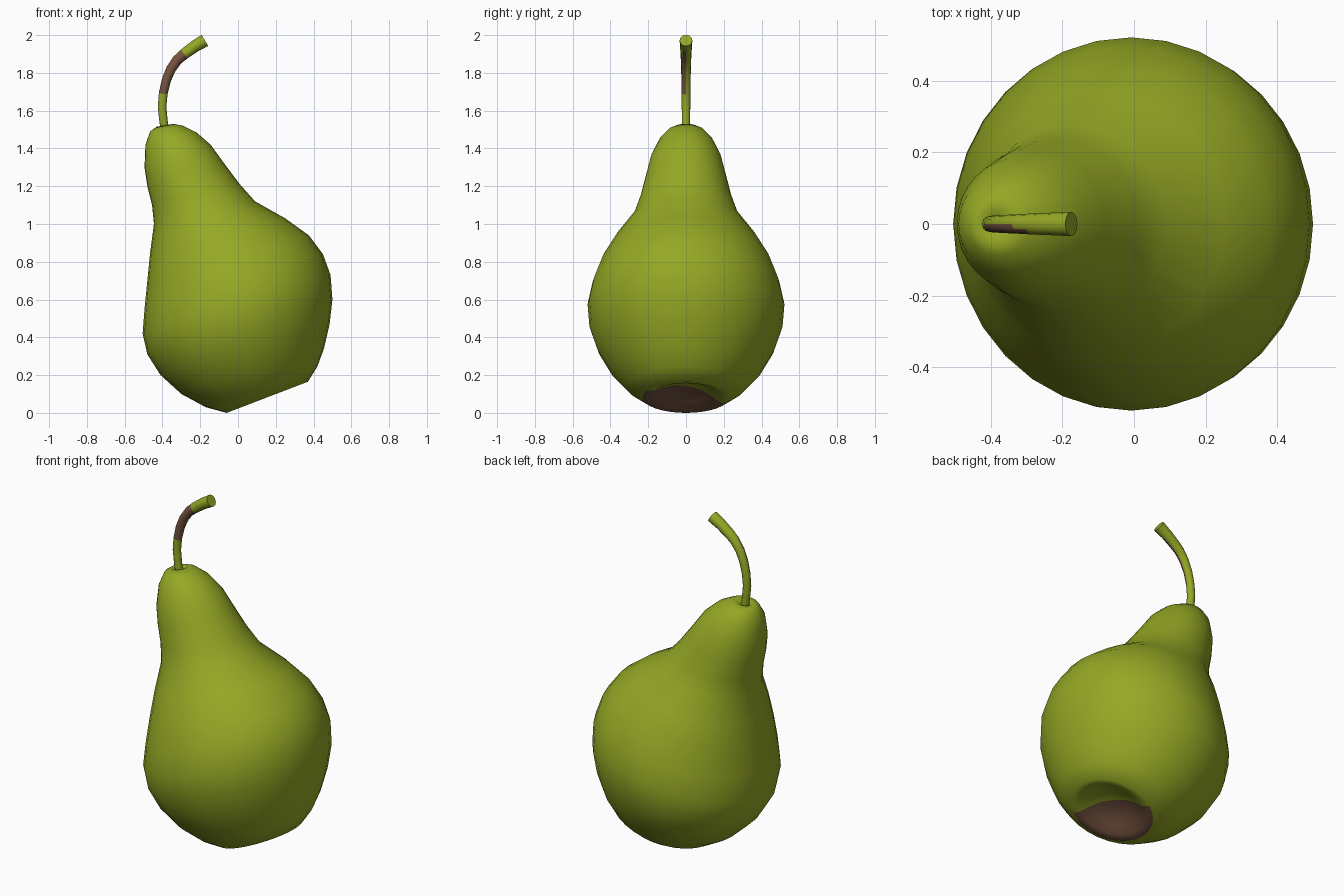
import bpy, bmesh, math
from mathutils import Vector

cube = bpy.data.objects.get("Cube")
if cube:
    bpy.data.objects.remove(cube, do_unlink=True)


def make_material(name, rgb):
    mat = bpy.data.materials.new(name)
    mat.use_nodes = True
    mat.diffuse_color = (*rgb, 1)
    bsdf = mat.node_tree.nodes["Principled BSDF"]
    bsdf.inputs["Base Color"].default_value = (*rgb, 1)
    bsdf.inputs["Roughness"].default_value = 0.6
    return mat


green = make_material("pear_green", (0.30, 0.39, 0.018))
brown = make_material("woody_brown", (0.18, 0.088, 0.052))


def across(centre, direction, radius):
    """Left and right ends of a ring, in the xz plane."""
    c, d = Vector(centre), Vector(direction).normalized() * radius
    return (c - d, c + d)


def loft(pairs, sides):
    """Skin circular rings, each given by its left and right ends in xz."""
    bm = bmesh.new()
    rings = []
    for left, right in pairs:
        left, right = Vector(left), Vector(right)
        mid, half = (left + right) / 2, (right - left) / 2
        ring = []
        for i in range(sides):
            a = math.tau * i / sides
            p = mid + half * math.cos(a)
            ring.append(bm.verts.new((p.x, half.length * math.sin(a), p.y)))
        rings.append(ring)
    bands = []
    for low, high in zip(rings, rings[1:]):
        bands.append([bm.faces.new((low[i], low[(i + 1) % sides],
                                    high[(i + 1) % sides], high[i]))
                      for i in range(sides)])
    bands.insert(0, [bm.faces.new(rings[0][::-1])])
    bands.append([bm.faces.new(rings[-1])])
    bmesh.ops.recalc_face_normals(bm, faces=bm.faces[:])
    return bm, bands


def finish(name, bm, angle):
    mesh = bpy.data.meshes.new(name)
    bm.to_mesh(mesh)
    bm.free()
    for mat in (green, brown):
        mesh.materials.append(mat)
    mesh.shade_smooth()
    mesh.set_sharp_from_angle(angle=math.radians(angle))
    obj = bpy.data.objects.new(name, mesh)
    bpy.context.collection.objects.link(obj)
    return obj


# Fruit: blossom hollow underneath, then leaning rings up to the stem hollow
chord = Vector((0.93, 0.36))
inward = Vector((-0.36, 0.93))
hollow_centre = Vector((0.16, 0.083))
hollow = [across(hollow_centre + inward * depth, chord, radius)
          for radius, depth in ((0.03, 0.055), (0.08, 0.05), (0.14, 0.03), (0.19, 0.006))]
skin = [
    ((-0.06, 0.0), (0.37, 0.165)),
    ((-0.17, 0.03), (0.42, 0.245)),
    ((-0.30, 0.10), (0.455, 0.34)),
    ((-0.41, 0.20), (0.485, 0.47)),
    ((-0.48, 0.31), (0.50, 0.60)),
    ((-0.505, 0.42), (0.49, 0.73)),
    ((-0.495, 0.55), (0.45, 0.84)),
    ((-0.48, 0.70), (0.375, 0.94)),
    ((-0.465, 0.85), (0.25, 1.03)),
    ((-0.445, 1.0), (0.09, 1.12)),
    ((-0.455, 1.1), (0.01, 1.21)),
    ((-0.48, 1.2), (-0.08, 1.33)),
    ((-0.495, 1.3), (-0.145, 1.42)),
    ((-0.49, 1.42), (-0.22, 1.485)),
    ((-0.465, 1.49), (-0.29, 1.52)),
    ((-0.43, 1.515), (-0.34, 1.53)),
    ((-0.41, 1.50), (-0.36, 1.51)),
]
bm, bands = loft(hollow + skin, 32)

# Woody half of the hollow, split along a slanted line
patch = [f for band in bands[:len(hollow) + 1] for f in band]
for f in patch:
    f.material_index = 1
line_point, line_normal = Vector((0.16, 0, 0)), Vector((1, 0.45, 0)).normalized()
edges = {e for f in patch for e in f.edges}
verts = {v for f in patch for v in f.verts}
bmesh.ops.bisect_plane(bm, geom=patch + list(edges) + list(verts),
                       plane_co=line_point, plane_no=line_normal)
for f in bm.faces:
    if (f.calc_center_median() - line_point).dot(line_normal) > 0:
        f.material_index = 0
finish("pear_body", bm, 80)

# Stem: curved tube that flares towards its cut end
path = [Vector(p) for p in (
    (-0.385, 1.48), (-0.395, 1.55), (-0.402, 1.62), (-0.396, 1.69), (-0.38, 1.76),
    (-0.355, 1.82), (-0.32, 1.87), (-0.285, 1.90), (-0.23, 1.94), (-0.175, 1.972))]
stem = []
for i, p in enumerate(path):
    t = path[min(i + 1, len(path) - 1)] - path[max(i - 1, 0)]
    radius = 0.022 + 0.012 * (i / (len(path) - 1)) ** 2
    stem.append(across(p, (t.y, -t.x), radius))
bm, bands = loft(stem, 12)

# Woody streak along the front side of the stem
for f in bm.faces:
    c = f.calc_center_median()
    if c.y < -0.001 and 1.69 < c.z < 1.90:
        f.material_index = 1
finish("stem", bm, 50)
